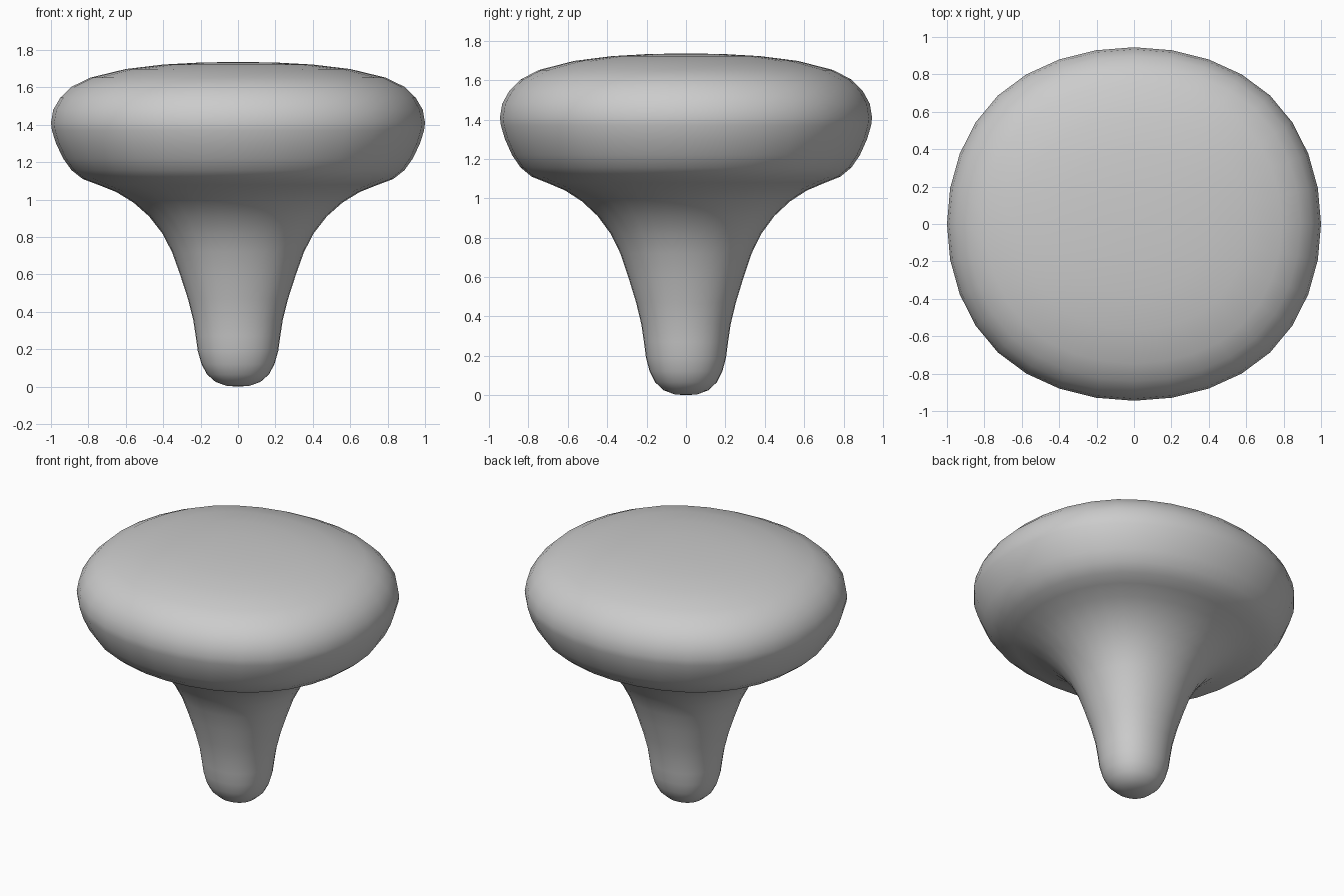
import bpy, bmesh

if "Cube" in bpy.data.objects:
    bpy.data.objects.remove(bpy.data.objects["Cube"])

# Half profile (radius, height), from the foot of the stem to the crown of the cap
PROFILE = [(0.06, 0.004), (0.12, 0.025), (0.165, 0.065), (0.195, 0.12),
           (0.215, 0.19), (0.226, 0.27), (0.24, 0.36), (0.268, 0.47),
           (0.31, 0.6), (0.353, 0.72), (0.405, 0.82), (0.475, 0.91),
           (0.56, 0.985), (0.65, 1.04), (0.75, 1.08), (0.83, 1.11),
           (0.89, 1.157), (0.935, 1.22), (0.973, 1.3), (0.995, 1.37),
           (1.0, 1.41), (0.988, 1.48), (0.95, 1.545), (0.89, 1.603),
           (0.79, 1.652), (0.6, 1.698), (0.4, 1.722), (0.2, 1.733)]
TOP = 1.736
DEPTH = 0.945  # y is a little narrower than x
STEPS = 8      # points per quarter


def soft_square():
    """Rounded-square cross-section: a closed cubic spline of a square, 32 points."""
    pts = []
    for k in range(4):
        for i in range(STEPS):
            t = i / STEPS
            b0, b3 = (1 - t) ** 3 / 6, t ** 3 / 6
            b1 = (3 * t ** 3 - 6 * t ** 2 + 4) / 6
            b2 = 1 - b0 - b1 - b3
            x, y = b0 + b1 - b2 - b3, b1 + b2 - b0 - b3
            for _ in range(k):
                x, y = -y, x
            pts.append((x * 12 / 11, y * 12 / 11))
    return pts


# Stem and cap as one continuous smooth skin
section = soft_square()
n = len(section)
bm = bmesh.new()
rings = [[bm.verts.new((x * r, y * r * DEPTH, z)) for x, y in section]
         for r, z in PROFILE]
for a, b in zip(rings, rings[1:]):
    for i in range(n):
        j = (i + 1) % n
        bm.faces.new((a[i], a[j], b[j], b[i]))

# Close the foot and the crown
foot = bm.verts.new((0, 0, 0))
crown = bm.verts.new((0, 0, TOP))
for i in range(n):
    j = (i + 1) % n
    bm.faces.new((foot, rings[0][j], rings[0][i]))
    bm.faces.new((crown, rings[-1][i], rings[-1][j]))
bmesh.ops.recalc_face_normals(bm, faces=bm.faces[:])
for f in bm.faces:
    f.smooth = True

mesh = bpy.data.meshes.new("mushroom_body")
bm.to_mesh(mesh)
bm.free()
body = bpy.data.objects.new("mushroom_body", mesh)
bpy.context.collection.objects.link(body)
